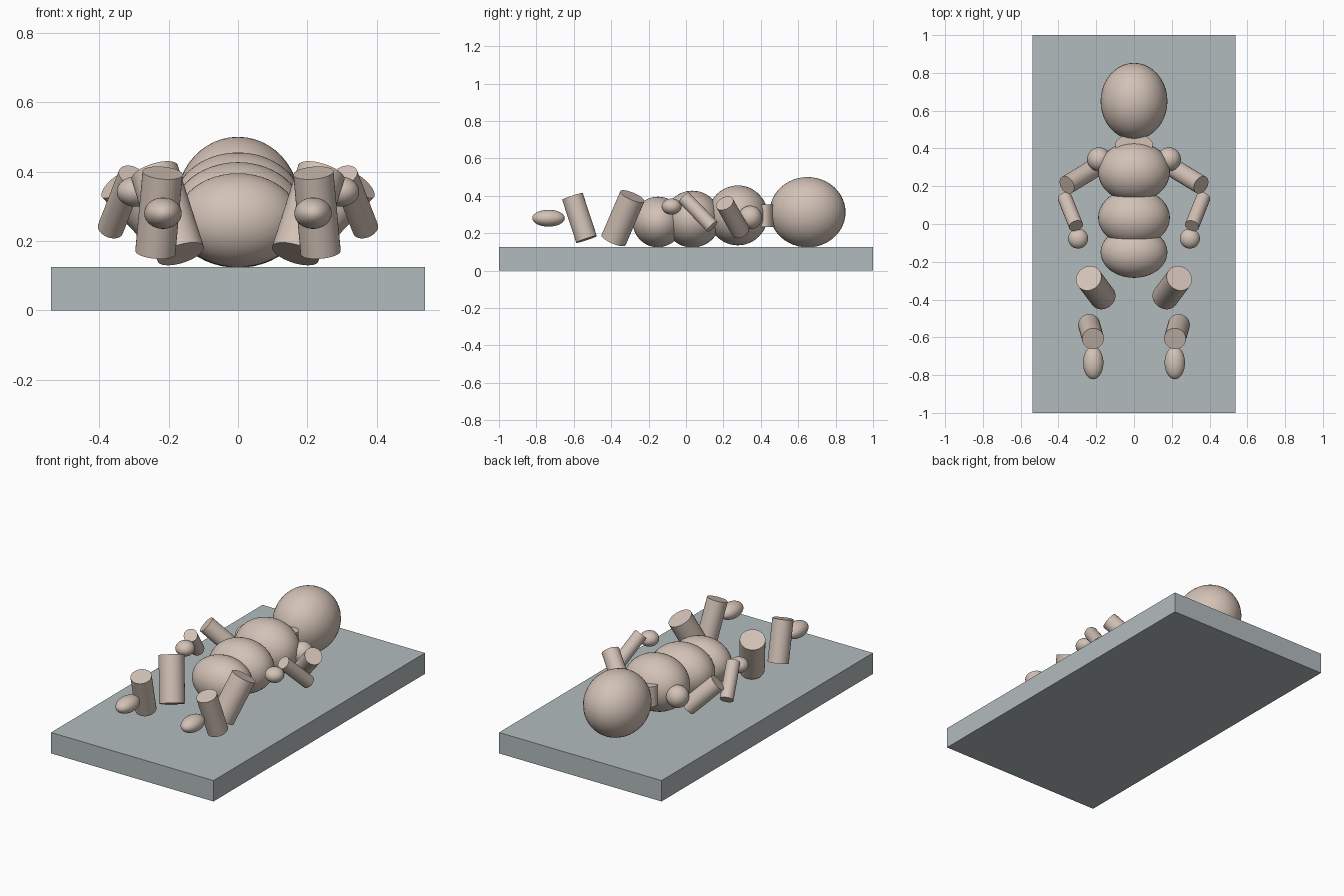
import bpy
from math import radians
from mathutils import Vector

cube = bpy.data.objects.get("Cube")
if cube:
    bpy.data.objects.remove(cube, do_unlink=True)


def make_material(name, rgb):
    mat = bpy.data.materials.new(name)
    mat.use_nodes = True
    mat.diffuse_color = (*rgb, 1)
    mat.node_tree.nodes["Principled BSDF"].inputs["Base Color"].default_value = (*rgb, 1)
    return mat


skin = make_material("warm_beige", (0.65, 0.54, 0.47))
stone = make_material("cool_grey", (0.45, 0.50, 0.51))


def finish(name, mat, smooth=True):
    obj = bpy.context.object
    obj.name = name
    obj.data.materials.append(mat)
    bpy.ops.object.transform_apply(location=False, rotation=True, scale=True)
    if smooth:
        bpy.ops.object.shade_smooth_by_angle(angle=radians(40))
    return obj


def ellipsoid(name, centre, radii):
    bpy.ops.mesh.primitive_uv_sphere_add(segments=40, ring_count=24, radius=1, location=centre)
    bpy.context.object.scale = radii
    return finish(name, skin)


def limb(name, start, end, radius):
    a, b = Vector(start), Vector(end)
    bpy.ops.mesh.primitive_cylinder_add(vertices=40, radius=radius, depth=(b - a).length,
                                        location=(a + b) / 2)
    bpy.context.object.rotation_euler = (b - a).to_track_quat("Z", "Y").to_euler()
    return finish(name, skin)


# Slab
bpy.ops.mesh.primitive_cube_add(size=1, location=(0, 0, 0.0625))
bpy.context.object.scale = (1.076, 2, 0.125)
finish("slab", stone, smooth=False)

# Head and torso, lying on the slab
ellipsoid("head", (0, 0.65, 0.312), (0.177, 0.203, 0.188))
ellipsoid("chest", (0, 0.277, 0.295), (0.19, 0.16, 0.16))
ellipsoid("belly", (0, 0.034, 0.275), (0.19, 0.152, 0.152))
ellipsoid("pelvis", (0, -0.15, 0.26), (0.177, 0.135, 0.135))

# Neck
bpy.ops.mesh.primitive_cylinder_add(vertices=40, radius=1, depth=0.12, location=(0, 0.42, 0.294))
bpy.context.object.scale = (0.1, 0.056, 1)
finish("neck", skin)

# Arms and legs
for side, s in (("left", 1), ("right", -1)):
    ellipsoid(side + "_shoulder", (s * 0.185, 0.343, 0.284), (0.063, 0.063, 0.063))
    limb(side + "_upper_arm", (s * 0.215, 0.292, 0.21), (s * 0.355, 0.207, 0.36), 0.05)
    limb(side + "_forearm", (s * 0.367, 0.14, 0.235), (s * 0.307, -0.01, 0.39), 0.038)
    ellipsoid(side + "_hand", (s * 0.296, -0.077, 0.342), (0.053, 0.053, 0.043))
    limb(side + "_thigh", (s * 0.165, -0.387, 0.163), (s * 0.24, -0.287, 0.397), 0.07)
    limb(side + "_shin", (s * 0.238, -0.532, 0.167), (s * 0.217, -0.607, 0.396), 0.058)
    ellipsoid(side + "_foot", (s * 0.216, -0.735, 0.28), (0.054, 0.087, 0.045))
